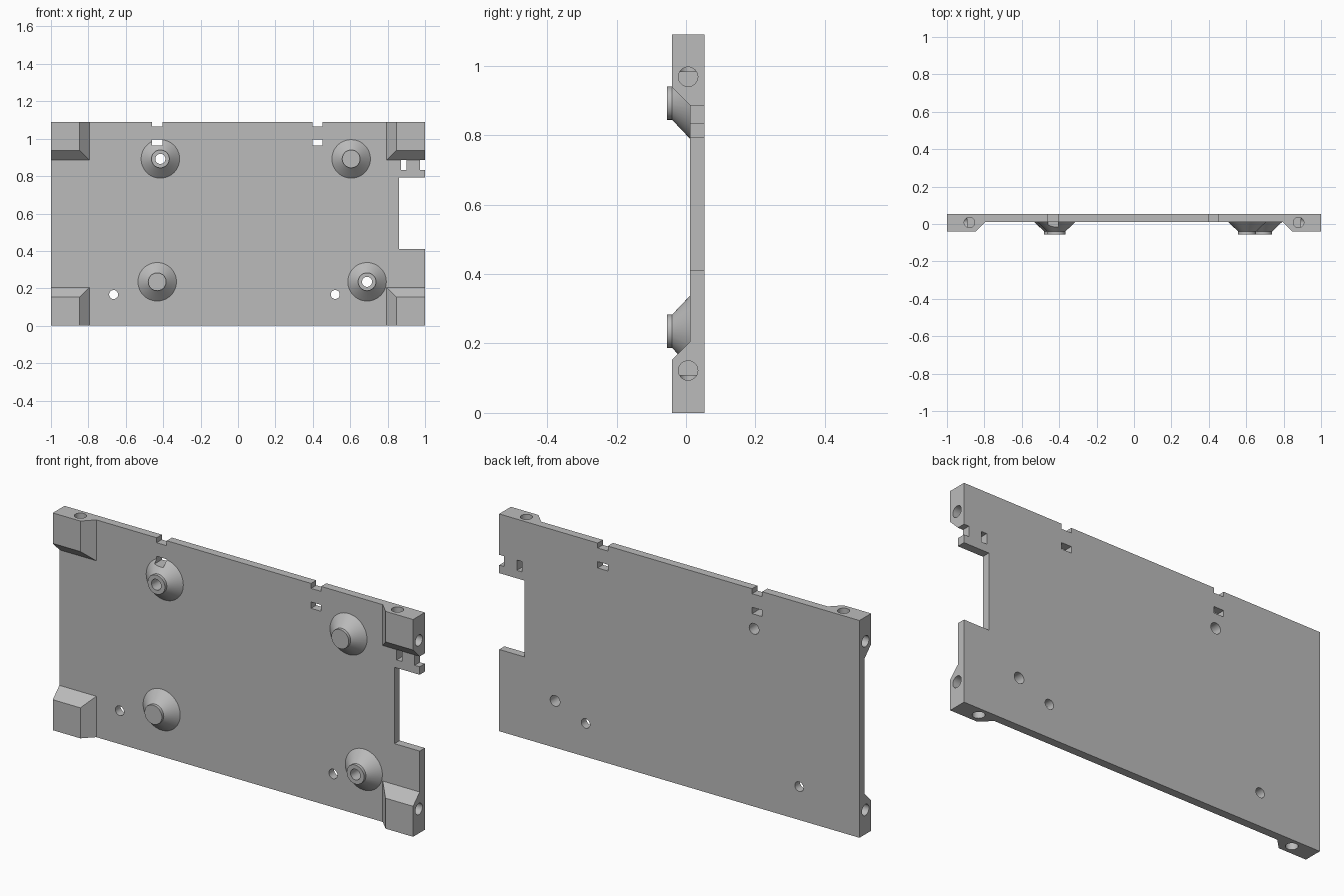
import bpy, bmesh, math
from mathutils import Matrix, Vector

if "Cube" in bpy.data.objects:
    bpy.data.objects.remove(bpy.data.objects["Cube"], do_unlink=True)

HEIGHT = 1.09
BACK, FACE, RAISED, TIP = 0.053, 0.012, -0.04, -0.055

grey = bpy.data.materials.new("plain_grey")
grey.use_nodes = True
colour = (0.5, 0.5, 0.5, 1)
grey.diffuse_color = colour
grey.node_tree.nodes["Principled BSDF"].inputs["Base Color"].default_value = colour


def finish(name, bm):
    bmesh.ops.recalc_face_normals(bm, faces=bm.faces)
    mesh = bpy.data.meshes.new(name)
    bm.to_mesh(mesh)
    bm.free()
    mesh.materials.append(grey)
    obj = bpy.data.objects.new(name, mesh)
    bpy.context.scene.collection.objects.link(obj)
    return obj


def box(name, x0, x1, z0, z1, y0=FACE, y1=BACK):
    bm = bmesh.new()
    bmesh.ops.create_cube(bm, size=1)
    bmesh.ops.scale(bm, vec=(x1 - x0, y1 - y0, z1 - z0), verts=bm.verts)
    bmesh.ops.translate(bm, vec=((x0 + x1) / 2, (y0 + y1) / 2, (z0 + z1) / 2), verts=bm.verts)
    return finish(name, bm)


def drill(name, start, end, radius):
    start, end = Vector(start), Vector(end)
    axis = end - start
    turn = axis.to_track_quat('Z', 'Y').to_matrix().to_4x4()
    bm = bmesh.new()
    bmesh.ops.create_cone(bm, cap_ends=True, segments=32, radius1=radius, radius2=radius,
                          depth=axis.length,
                          matrix=Matrix.Translation((start + end) / 2) @ turn)
    return finish(name, bm)


def corner_block(name, sx, top):
    # Box with a 45 degree slope on its two inner sides
    bm = bmesh.new()
    for y, size in ((0.03, 0.205), (FACE, 0.205), (RAISED, 0.153)):
        for x in (1, 1 - size):
            for z in (0, size):
                bm.verts.new((sx * x, y, HEIGHT - z if top else z))
    bmesh.ops.convex_hull(bm, input=bm.verts)
    bmesh.ops.dissolve_limit(bm, angle_limit=0.01, verts=bm.verts, edges=bm.edges)
    return finish(name, bm)


def boss(name, x, z):
    # Conical foot with a short cylindrical tip, lathed about y
    bm = bmesh.new()
    profile = [(0, 0.03), (0.103, 0.03), (0.103, FACE), (0.048, RAISED), (0.048, TIP), (0, TIP)]
    verts = [bm.verts.new((x + r, y, z)) for r, y in profile]
    edges = [bm.edges.new(pair) for pair in zip(verts, verts[1:])]
    bmesh.ops.spin(bm, geom=verts + edges, cent=(x, 0, z), axis=(0, 1, 0),
                   angle=math.tau, steps=48, use_duplicate=False)
    bmesh.ops.remove_doubles(bm, verts=bm.verts, dist=0.0001)
    return finish(name, bm)


def combine(target, tool, operation):
    mod = target.modifiers.new(tool.name, 'BOOLEAN')
    mod.object, mod.operation, mod.solver = tool, operation, 'EXACT'
    bpy.context.view_layer.update()
    graph = bpy.context.evaluated_depsgraph_get()
    mesh = bpy.data.meshes.new_from_object(target.evaluated_get(graph))
    target.modifiers.clear()
    target.data = mesh
    bpy.data.objects.remove(tool, do_unlink=True)


plate = box("mounting_plate", -1, 1, 0, HEIGHT)

# Raised parts
corners = [(sx, top) for sx in (-1, 1) for top in (False, True)]
bosses = [(-0.415, 0.892, True), (0.605, 0.892, False),
          (-0.432, 0.235, False), (0.69, 0.235, True)]
for sx, top in corners:
    combine(plate, corner_block("corner_block", sx, top), 'UNION')
for x, z, _ in bosses:
    combine(plate, boss("boss", x, z), 'UNION')

# Through holes in two bosses and in the plate
holes = [(x, z, 0.027) for x, z, hollow in bosses if hollow]
holes += [(-0.665, 0.167, 0.024), (0.52, 0.167, 0.024)]
for x, z, radius in holes:
    combine(plate, drill("through_hole", (x, -0.1, z), (x, 0.1, z), radius), 'DIFFERENCE')

# Blind holes in the outer sides of the corner blocks
for sx, top in corners:
    z = HEIGHT - 0.122 if top else 0.122
    edge, inner = (HEIGHT + 0.05, HEIGHT - 0.107) if top else (-0.05, 0.107)
    combine(plate, drill("side_hole", (sx * 1.05, 0.006, z), (sx * 0.893, 0.006, z), 0.028),
            'DIFFERENCE')
    combine(plate, drill("end_hole", (sx * 0.88, 0.008, edge), (sx * 0.88, 0.008, inner), 0.028),
            'DIFFERENCE')

# Strap slots, edge notches and the side opening
cuts = [(0.86, 1.1, 0.41, 0.793), (0.872, 0.902, 0.833, 0.885), (0.972, 1.1, 0.833, 0.885)]
for x in (-0.432, 0.425):
    cuts += [(x - 0.028, x + 0.028, 0.965, 0.997), (x - 0.028, x + 0.028, 1.065, 1.2)]
for cut in cuts:
    combine(plate, box("cutter", *cut, y0=-0.1, y1=0.1), 'DIFFERENCE')

# Smooth the round walls, keep the edges sharp
bpy.ops.object.select_all(action='DESELECT')
plate.select_set(True)
bpy.context.view_layer.objects.active = plate
bpy.ops.object.shade_smooth_by_angle(angle=math.radians(30))
